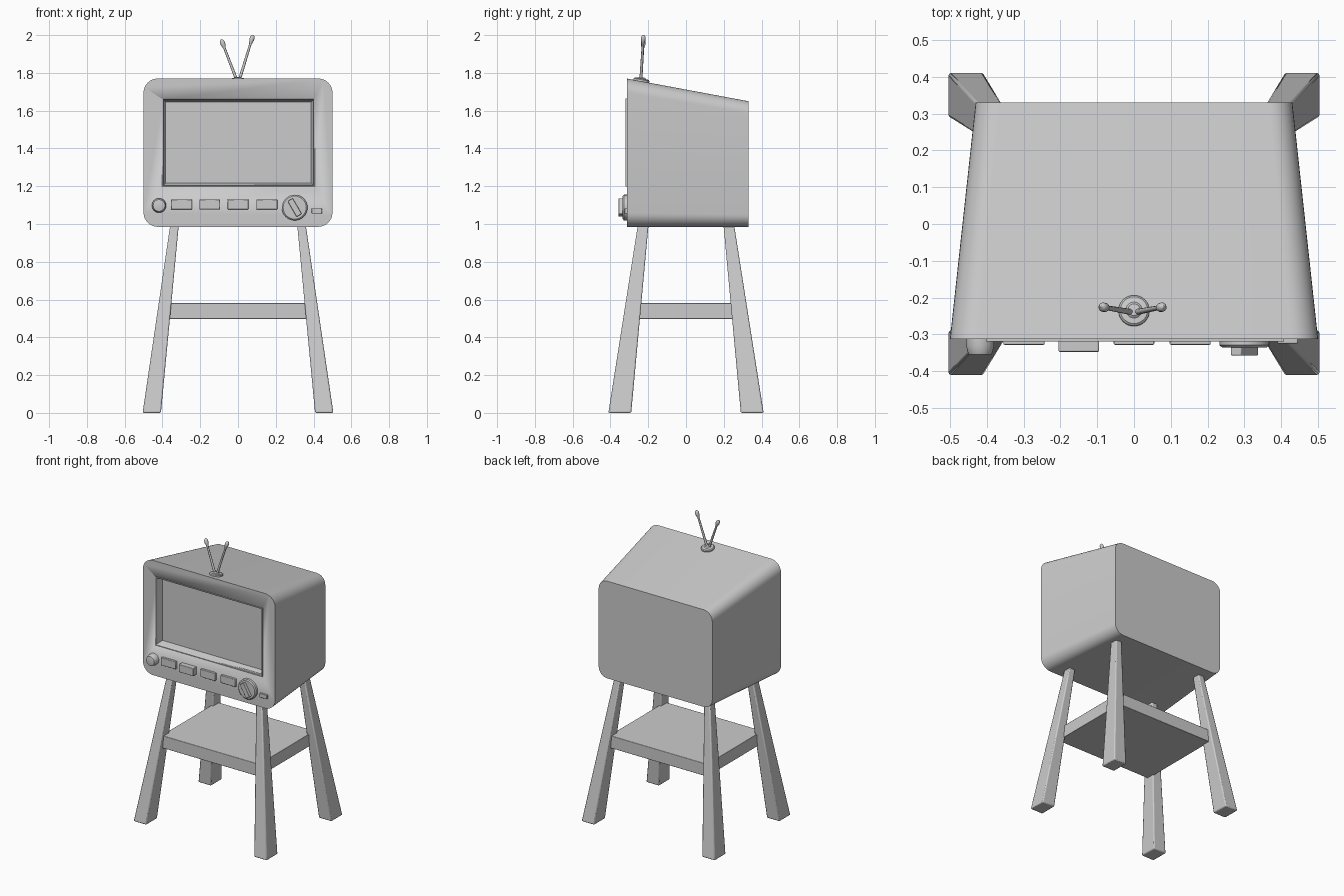
import bpy, bmesh
from math import radians, cos, sin, pi
from mathutils import Vector, Matrix

if "Cube" in bpy.data.objects:
    bpy.data.objects.remove(bpy.data.objects["Cube"])


def finish(name, bm, bevel=0.0, segments=2):
    bmesh.ops.recalc_face_normals(bm, faces=bm.faces[:])
    me = bpy.data.meshes.new(name)
    bm.to_mesh(me)
    bm.free()
    ob = bpy.data.objects.new(name, me)
    bpy.context.collection.objects.link(ob)
    me.shade_smooth()
    me.set_sharp_from_angle(angle=radians(30))
    if bevel:
        mod = ob.modifiers.new("soft_edges", 'BEVEL')
        mod.width, mod.segments = bevel, segments
        mod.limit_method, mod.angle_limit = 'ANGLE', radians(40)
    return ob


def loft(name, rings, cyclic=False, bevel=0.0):
    """Skin equal-sized point rings; cap the ends unless cyclic."""
    bm = bmesh.new()
    vs = [[bm.verts.new(p) for p in ring] for ring in rings]
    n = len(vs[0])
    for a, b in zip(vs, vs[1:] + ([vs[0]] if cyclic else [])):
        for i in range(n):
            j = (i + 1) % n
            bm.faces.new((a[i], a[j], b[j], b[i]))
    if not cyclic:
        bm.faces.new(vs[0])
        bm.faces.new(vs[-1])
    return finish(name, bm, bevel)


def box(name, x0, x1, y0, y1, z0, z1, bevel=0.0):
    return loft(name, [[(x0, y0, z), (x1, y0, z), (x1, y1, z), (x0, y1, z)]
                       for z in (z0, z1)], bevel=bevel)


def rounded_rect(half, z0, z1, y, r, steps=8):
    pts = []
    for k, (cx, cz) in enumerate([(half - r, z1 - r), (r - half, z1 - r),
                                  (r - half, z0 + r), (half - r, z0 + r)]):
        for s in range(steps + 1):
            a = (k + s / steps) * pi / 2
            pts.append((cx + r * cos(a), y, cz + r * sin(a)))
    return pts


def turned(name, start, direction, profile, sides=32):
    """Lathe (distance, radius) pairs along a direction."""
    rot = Vector(direction).to_track_quat('Z', 'Y')
    return loft(name, [[Vector(start) + rot @ Vector((r * cos(2 * pi * i / sides),
                        r * sin(2 * pi * i / sides), d)) for i in range(sides)]
                       for d, r in profile])


# Cabinet: tapered, sloping top, pocket for the screen
cabinet = loft("cabinet", [rounded_rect(0.50, 0.985, 1.77, -0.313, 0.075),
                           rounded_rect(0.43, 0.985, 1.65, 0.33, 0.065)])
cutter = box("pocket_cutter", -0.395, 0.40, -0.45, -0.262, 1.207, 1.657)
cutter.hide_render = True
cut = cabinet.modifiers.new("pocket", 'BOOLEAN')
cut.operation, cut.solver, cut.object = 'DIFFERENCE', 'EXACT', cutter
with bpy.context.temp_override(object=cabinet, active_object=cabinet):
    bpy.ops.object.modifier_apply(modifier=cut.name)
bpy.data.objects.remove(cutter)


# Screen surround and screen
def frame_ring(inset, y):
    x0, x1, z0, z1 = -0.402 + inset, 0.407 - inset, 1.198 + inset, 1.665 - inset
    return [(x0, y, z0), (x1, y, z0), (x1, y, z1), (x0, y, z1)]


loft("screen_frame", [frame_ring(0, -0.311), frame_ring(0, -0.319),
                      frame_ring(0.004, -0.319), frame_ring(0.02, -0.268),
                      frame_ring(0.008, -0.268), frame_ring(0.008, -0.311)], cyclic=True)
box("screen", -0.387, 0.392, -0.27, -0.263, 1.213, 1.65)

# Row of push buttons
for i, (x0, x1, front) in enumerate([(-0.355, -0.243, -0.328), (-0.205, -0.095, -0.347),
                                     (-0.055, 0.055, -0.328), (0.097, 0.208, -0.328)]):
    box(f"button_{i + 1}", x0, x1, front, -0.305, 1.077, 1.13, bevel=0.003)
box("small_button", 0.39, 0.445, -0.325, -0.305, 1.055, 1.083, bevel=0.003)

# Round knob and tuning dial with grip bar
turned("volume_knob", (-0.418, -0.305, 1.098), (0, -1, 0),
       [(0, 0.038), (0.025, 0.038), (0.042, 0.034), (0.049, 0.031), (0.05, 0.028)])
turned("tuning_dial", (0.30, -0.305, 1.087), (0, -1, 0),
       [(0, 0.068), (0.024, 0.068), (0.03, 0.061)])
grip = box("dial_grip", -0.016, 0.016, -0.012, 0.018, -0.048, 0.048, bevel=0.003)
grip.data.transform(Matrix.Translation((0.30, -0.345, 1.087)) @ Matrix.Rotation(radians(-30), 4, 'Y'))

# Antenna base and two rods with thick tips
turned("antenna_base", (0, -0.237, 1.752), (0, 0.18, 1),
       [(0, 0.042), (0.012, 0.042), (0.017, 0.037), (0.019, 0.022), (0.025, 0.016)])
for side, foot, tip in (("left", (-0.008, -0.239, 1.765), (-0.089, -0.225, 1.977)),
                        ("right", (0.008, -0.239, 1.765), (0.080, -0.225, 2.0))):
    d = Vector(tip) - Vector(foot)
    L = d.length
    turned(f"antenna_rod_{side}", foot, d,
           [(0, 0.008), (L - 0.05, 0.0065), (L - 0.042, 0.009), (L - 0.028, 0.0125),
            (L - 0.012, 0.0125), (L - 0.004, 0.008), (L, 0.002)], sides=12)

# Splayed tapering legs
for sy, row in ((-1, "front"), (1, "back")):
    for sx, side in ((-1, "left"), (1, "right")):
        loft(f"{row}_leg_{side}",
             [[(sx * x, sy * y, z) for x, y in ((x0, y0), (x1, y0), (x1, y1), (x0, y1))]
              for x0, x1, y0, y1, z in ((0.408, 0.505, 0.29, 0.411, 0.0),
                                        (0.313, 0.358, 0.198, 0.254, 1.0))], bevel=0.007)

# Shelf between the legs
box("shelf", -0.37, 0.37, -0.30, 0.30, 0.497, 0.582, bevel=0.003)
